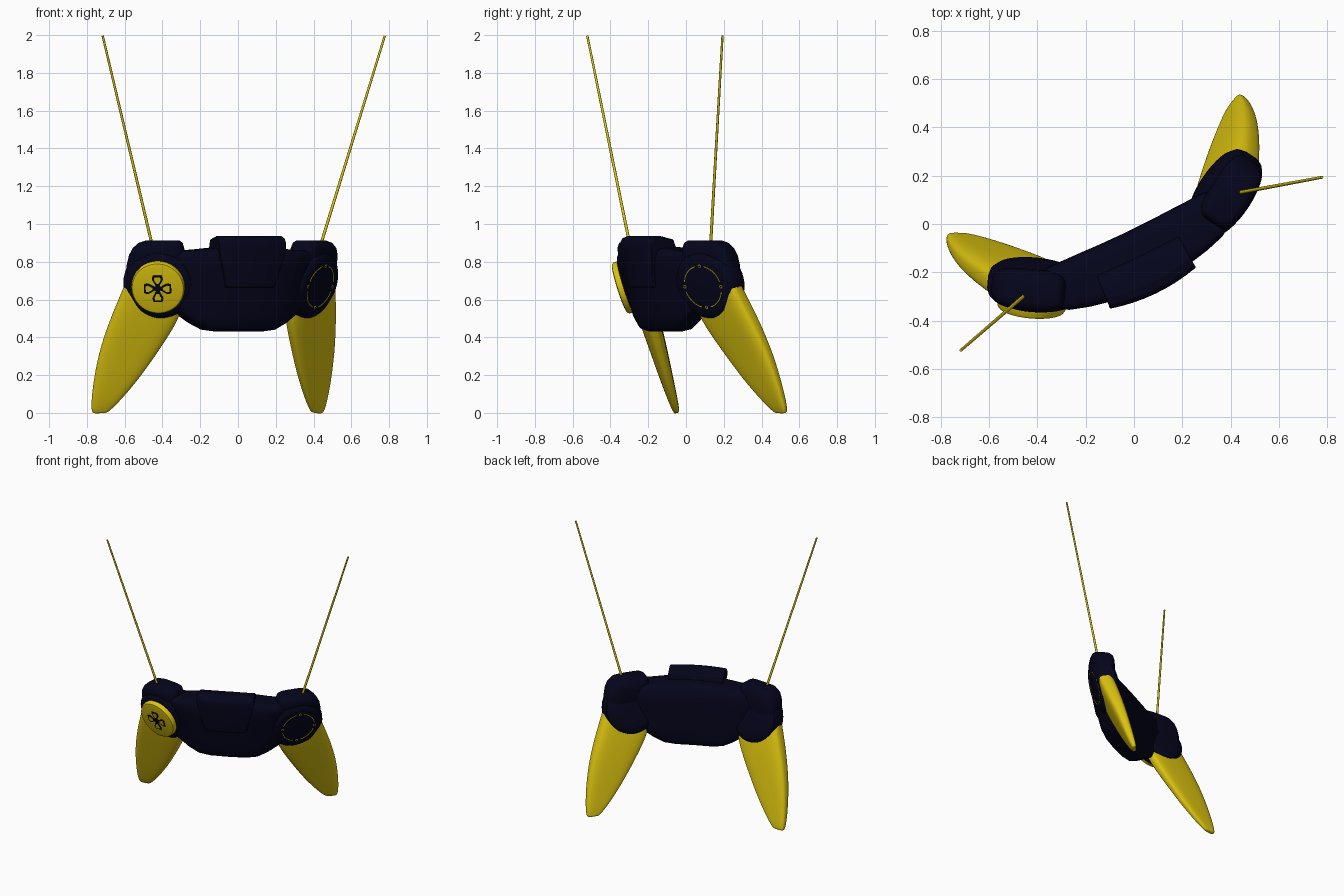
import bpy, bmesh, math
from mathutils import Matrix, Vector

cube = bpy.data.objects.get("Cube")
if cube:
    bpy.data.objects.remove(cube)


def material(name, rgb):
    m = bpy.data.materials.new(name)
    m.use_nodes = True
    m.diffuse_color = (*rgb, 1)
    bsdf = next(n for n in m.node_tree.nodes if n.type == 'BSDF_PRINCIPLED')
    bsdf.inputs["Base Color"].default_value = (*rgb, 1)
    return m


NAVY = material("dark_navy", (0.0016, 0.0016, 0.012))
YELLOW = material("golden_yellow", (0.72, 0.55, 0.005))

# The symmetric controller is turned about z in its final place
PLACE = Matrix.Translation((-0.015, -0.07, 0)) @ Matrix.Rotation(math.radians(25.6), 4, 'Z')
I = Matrix.Identity(4)


def loft(name, rings, mat, frame=I, bevel=0, subdiv=0, angle=35):
    """Skin equal rings of points and cap the ends."""
    bm = bmesh.new()
    loops = [[bm.verts.new(PLACE @ frame @ Vector(p)) for p in r] for r in rings]
    bm.faces.new(loops[0])
    bm.faces.new(loops[-1])
    for a, b in zip(loops, loops[1:]):
        for i in range(len(a)):
            j = (i + 1) % len(a)
            bm.faces.new((a[i], a[j], b[j], b[i]))
    bmesh.ops.recalc_face_normals(bm, faces=bm.faces)
    me = bpy.data.meshes.new(name)
    bm.to_mesh(me)
    bm.free()
    me.materials.append(mat)
    ob = bpy.data.objects.new(name, me)
    bpy.context.collection.objects.link(ob)
    if bevel:
        mod = ob.modifiers.new("bevel", 'BEVEL')
        mod.width, mod.segments = bevel, 3
    if subdiv:
        mod = ob.modifiers.new("smooth", 'SUBSURF')
        mod.levels = mod.render_levels = subdiv
    bpy.ops.object.select_all(action='DESELECT')
    ob.select_set(True)
    bpy.context.view_layer.objects.active = ob
    bpy.ops.object.shade_smooth_by_angle(angle=math.radians(angle))
    return ob


def oval(a, b, power=2, n=32):
    """Superellipse outline; a higher power is boxier."""
    out = []
    for i in range(n):
        t = 2 * math.pi * (i + 0.5) / n
        c, s = math.cos(t), math.sin(t)
        out.append((a * math.copysign(abs(c) ** (2 / power), c),
                    b * math.copysign(abs(s) ** (2 / power), s)))
    return out


def lathe(name, profile, mat, frame, n=48):
    rings = [[(x, y, h) for x, y in oval(r, r, 2, n)] for r, h in profile]
    return loft(name, rings, mat, frame)


def plate(name, outline, h0, h1, mat, frame):
    return loft(name, [[(x, y, h) for x, y in outline] for h in (h0, h1)], mat, frame)


def lobe_frame(side, tilt=17.5):
    """Axes: outward along the lobe, up its face, out of its face."""
    yaw, t = math.radians(30.6), math.radians(tilt)
    out = Vector((side * math.cos(yaw), math.sin(yaw), 0))
    ahead = Vector((side * math.sin(yaw), -math.cos(yaw), 0))
    up = Vector((0, 0, 1))
    face = ahead * math.cos(t) - up * math.sin(t)
    rise = up * math.cos(t) + ahead * math.sin(t)
    m = Matrix((out, rise, face)).transposed().to_4x4()
    m.translation = (side * 0.44, 0.01, 0.69)
    return m


# Central body: u, front, back, top, bottom
half = [(0.0, -0.22, 0.04, 0.885, 0.43), (0.12, -0.215, 0.042, 0.88, 0.43),
        (0.2, -0.205, 0.045, 0.872, 0.44), (0.27, -0.19, 0.047, 0.865, 0.475),
        (0.35, -0.165, 0.05, 0.86, 0.53), (0.45, -0.1, 0.04, 0.85, 0.57)]
rows = [(-r[0], *r[1:]) for r in half[:0:-1]] + half
rings = []
for u, front, back, top, bottom in rows:
    ring = []
    for p, q in oval(0.5, 0.5, 5, 40):
        low = front + 0.09 * (0.5 - q)
        ring.append((u, low + (p + 0.5) * (back - low), bottom + (q + 0.5) * (top - bottom)))
    rings.append(ring)
loft("central_body", rings, NAVY, angle=50)

# Raised tapering block with a bowed front
rings = []
for k in range(-4, 5):
    t = k / 4
    ring = []
    for width, z, rounding in ((0.14, 0.665, 0), (0.198, 0.86, 0), (0.198, 0.9, 0.004),
                               (0.195, 0.925, 0.022), (0.192, 0.938, 0.06)):
        u = width * t
        ring.append((u, -0.252 + 0.65 * u * u + (0.935 - z) * 0.17 + rounding, z))
    ring += [(0.19 * t, -0.085, 0.918), (0.19 * t, -0.065, 0.86), (0.14 * t, -0.065, 0.665)]
    rings.append(ring)
loft("front_block", rings, NAVY, bevel=0.006)

for side, word in ((-1, "right"), (1, "left")):
    frame = lobe_frame(side)

    # Round end housing
    lathe(word + "_lobe", [(0.13, -0.076), (0.16, -0.068), (0.182, -0.05), (0.19, -0.02), (0.19, 0.025),
                           (0.182, 0.05), (0.165, 0.066), (0.145, 0.073)], NAVY, frame)

    # Rounded shoulder: inner end, outer end, back, front, height
    pad = lobe_frame(side, 0)
    pad.translation = (side * 0.455, 0, 0)
    shoulder = [(-0.15, 0.165, -0.075, 0.045, 0.7), (-0.148, 0.164, -0.08, 0.072, 0.78),
                (-0.145, 0.15, -0.08, 0.088, 0.835), (-0.14, 0.13, -0.074, 0.092, 0.872),
                (-0.132, 0.1, -0.062, 0.082, 0.9), (-0.115, 0.06, -0.045, 0.06, 0.913)]
    loft(word + "_shoulder",
         [[((i + o) / 2 + x, z, (b + f) / 2 + y) for x, y in oval((o - i) / 2, (f - b) / 2, 4)]
          for i, o, b, f, z in shoulder],
         NAVY, pad, angle=50)

    # Leaf shaped grip: height, inner edge, outer edge, half thickness, forward shift
    grip = [(0.06, -0.1, 0.16, 0.045, 0), (-0.02, -0.12, 0.19, 0.055, 0), (-0.1, -0.125, 0.225, 0.056, 0.003),
            (-0.2, -0.105, 0.268, 0.054, 0.008), (-0.36, 0.0, 0.326, 0.045, 0.018),
            (-0.53, 0.12, 0.362, 0.034, 0.03), (-0.66, 0.235, 0.377, 0.023, 0.038),
            (-0.7, 0.28, 0.374, 0.016, 0.04), (-0.712, 0.295, 0.366, 0.012, 0.04)]
    rings = []
    for b, i, o, t, shift in grip:
        ring = []
        for x, y in oval(1, 1, 3.4, 20):
            # The outer edge is thicker and sits further forward
            ring.append(((i + o) / 2 + x * (o - i) / 2, b, t * (y * (1 + 0.15 * x) + 0.35 * x) + shift))
        rings.append(ring)
    loft(word + "_grip", rings, YELLOW, frame, subdiv=2, angle=60)

    # Thin antenna
    base, tip = Vector((side * 0.495, -0.015, 0.89)), Vector((side * 0.828, -0.105, 1.996))
    rod = Matrix.Translation(base) @ (tip - base).to_track_quat('Z', 'Y').to_matrix().to_4x4()
    lathe(word + "_antenna", [(0.008, 0), (0.006, (tip - base).length)], YELLOW, rod, 12)

# Direction pad: raised disc with four outlined petals
frame = lobe_frame(-1)
lathe("direction_disc", [(0.142, 0.06), (0.142, 0.094), (0.136, 0.104), (0.12, 0.108)], YELLOW, frame)
petal = [(-0.009, 0.014), (0.009, 0.014), (0.03, 0.052), (0.024, 0.072), (-0.024, 0.072), (-0.03, 0.052)]
for k in range(4):
    turned = frame @ Matrix.Rotation(k * math.pi / 2, 4, 'Z')
    plate("direction_petal_edge", petal, 0.107, 0.111, NAVY, turned)
    inner = [(x * 0.62, 0.049 + (y - 0.049) * 0.62) for x, y in petal]
    plate("direction_petal", inner, 0.107, 0.113, YELLOW, turned)
plate("direction_centre", oval(0.018, 0.018), 0.107, 0.111, NAVY, frame)

# Painted ring of four arcs with small marks in the gaps
frame = lobe_frame(1)
for k in range(4):
    turned = frame @ Matrix.Rotation(k * math.pi / 2, 4, 'Z')
    angles = [math.radians(14 + 62 * i / 12) for i in range(13)]
    arc = [(r * math.cos(t), r * math.sin(t)) for r, ts in ((0.113, angles), (0.117, angles[::-1])) for t in ts]
    plate("ring_arc", arc, 0.071, 0.076, YELLOW, turned)
    mark = [(0.115 + x, y) for x, y in oval(0.009, 0.009, 2, 12)]
    plate("ring_mark", mark, 0.071, 0.076, YELLOW, turned)
    hole = [(0.115 + x, y) for x, y in oval(0.005, 0.005, 2, 12)]
    plate("ring_mark_centre", hole, 0.071, 0.078, NAVY, turned)
